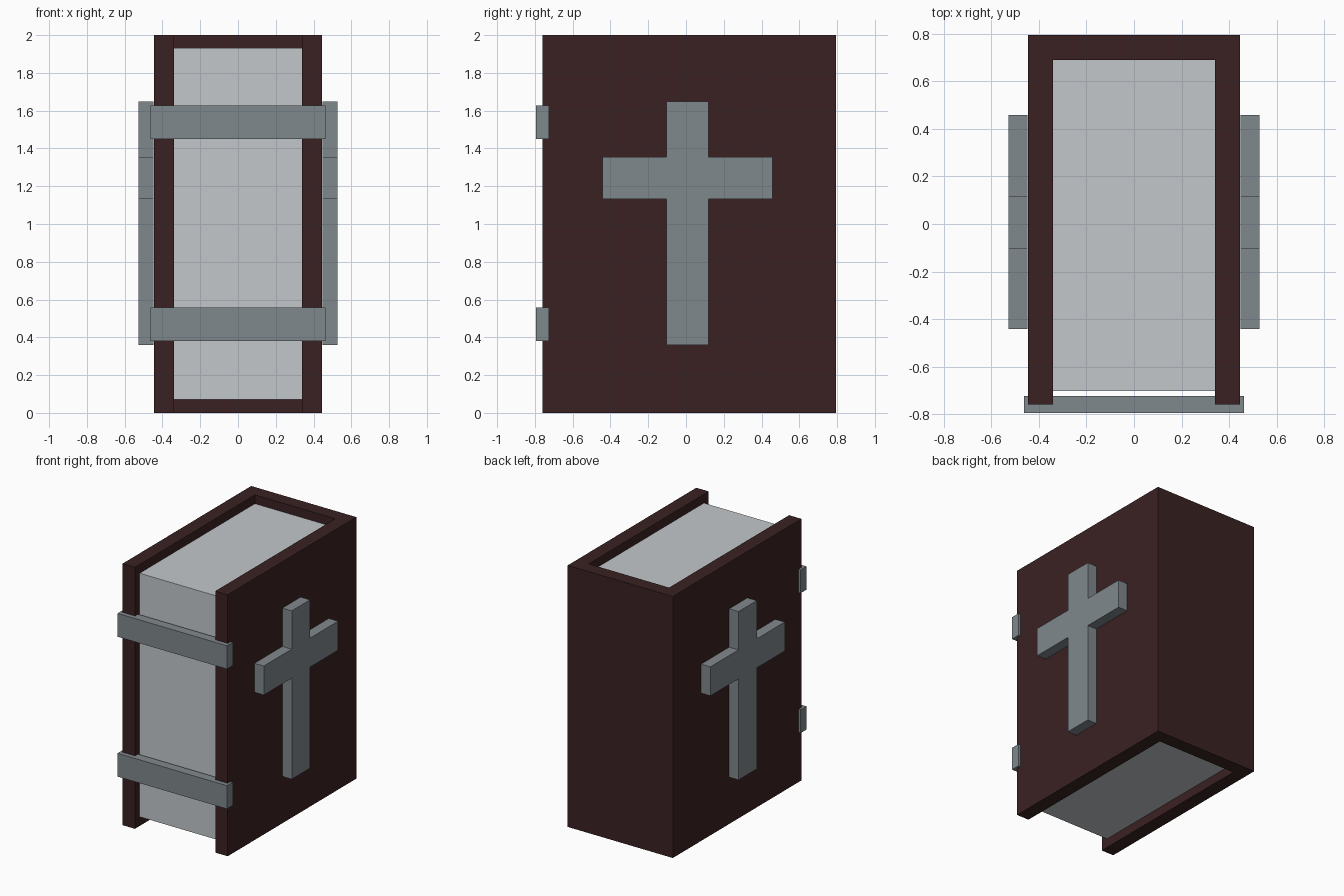
import bpy, bmesh
from mathutils import Vector

if "Cube" in bpy.data.objects:
    bpy.data.objects.remove(bpy.data.objects["Cube"])


def material(name, rgb):
    m = bpy.data.materials.new(name)
    m.diffuse_color = (*rgb, 1)
    m.use_nodes = True
    m.node_tree.nodes["Principled BSDF"].inputs["Base Color"].default_value = m.diffuse_color
    return m


leather = material("dark brown leather", (0.042, 0.0155, 0.016))
paper = material("pale grey paper", (0.55, 0.575, 0.595))
metal = material("grey metal", (0.216, 0.246, 0.264))


def extrude(name, points, offset, mat):
    """Extrude a closed 3D outline by an offset vector into a solid."""
    bm = bmesh.new()
    face = bm.faces.new([bm.verts.new(p) for p in points])
    top = bmesh.ops.extrude_face_region(bm, geom=[face])["geom"]
    bmesh.ops.translate(bm, vec=Vector(offset),
                        verts=[v for v in top if isinstance(v, bmesh.types.BMVert)])
    bmesh.ops.recalc_face_normals(bm, faces=bm.faces)
    mesh = bpy.data.meshes.new(name)
    bm.to_mesh(mesh)
    bm.free()
    mesh.materials.append(mat)
    obj = bpy.data.objects.new(name, mesh)
    bpy.context.collection.objects.link(obj)
    return obj


def box(name, x, y, z, mat):
    base = [(x[0], y[0], z[0]), (x[1], y[0], z[0]), (x[1], y[1], z[0]), (x[0], y[1], z[0])]
    return extrude(name, base, (0, 0, z[1] - z[0]), mat)


# U-shaped cover: two boards joined by the spine at the back
W, T, F, B = 0.445, 0.105, -0.76, 0.795
profile = [(-W, F), (-W + T, F), (-W + T, B - T), (W - T, B - T),
           (W - T, F), (W, F), (W, B), (-W, B)]
extrude("cover", [(x, y, 0) for x, y in profile], (0, 0, 2), leather)

# Page block, recessed from the cover edges
box("pages", (-W + T, W - T), (-0.703, B - T), (0.07, 1.933), paper)

# Two clasp straps across the open side
for name, z in (("lower_strap", 0.38), ("upper_strap", 1.45)):
    box(name, (-0.463, 0.463), (-0.795, -0.724), (z, z + 0.178), metal)

# Raised cross on each board
ya, yb, ca, cb = -0.441, 0.458, -0.103, 0.118
cross = [(ca, 0.36), (cb, 0.36), (cb, 1.133), (yb, 1.133), (yb, 1.355), (cb, 1.355),
         (cb, 1.648), (ca, 1.648), (ca, 1.355), (ya, 1.355), (ya, 1.133), (ca, 1.133)]
for name, s in (("right_cross", 1), ("left_cross", -1)):
    extrude(name, [(s * 0.448, y, z) for y, z in cross], (s * 0.079, 0, 0), metal)
